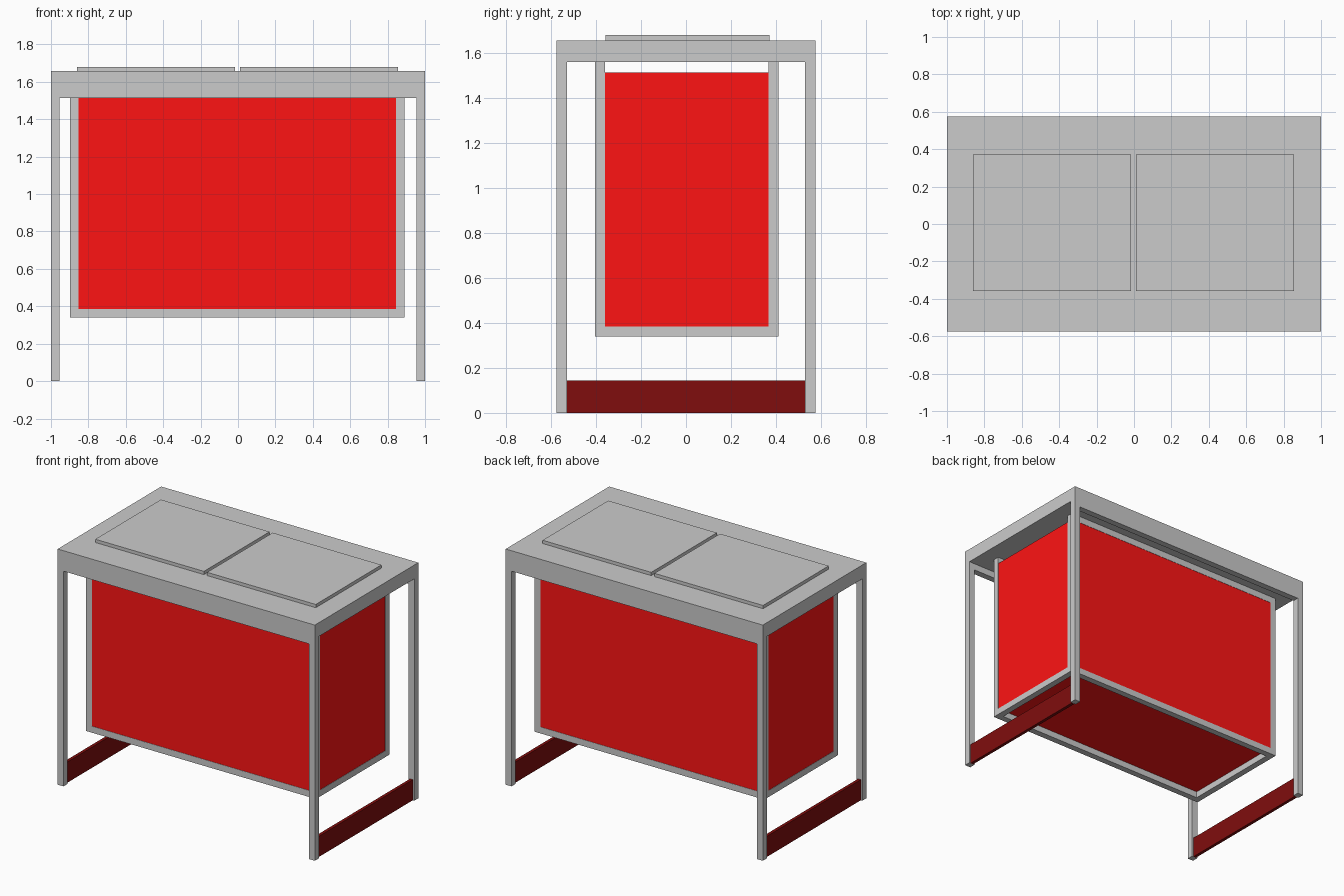
import bpy

if "Cube" in bpy.data.objects:
    bpy.data.objects.remove(bpy.data.objects["Cube"])


def material(name, color):
    m = bpy.data.materials.new(name)
    m.diffuse_color = color
    m.use_nodes = True
    m.node_tree.nodes["Principled BSDF"].inputs["Base Color"].default_value = m.diffuse_color
    return m


RED = material("red", (1.0, 0.007, 0.007, 1))
DARK_RED = material("dark_red", (0.214, 0.004, 0.004, 1))


def box(name, x, y, z, mat=None):
    """Box from (min, max) ranges on each axis."""
    bpy.ops.mesh.primitive_cube_add(
        size=1, location=[(a + b) / 2 for a, b in (x, y, z)])
    o = bpy.context.object
    o.name = name
    o.scale = [b - a for a, b in (x, y, z)]
    bpy.ops.object.transform_apply(location=False, rotation=False, scale=True)
    if mat:
        o.data.materials.append(mat)
    return o


T = 0.045               # bar thickness
W, D = 1.0, 0.575       # half width and depth
SLAB, TOP = 1.56, 1.657  # counter bottom and top
RAIL = 1.513            # bottom of the long rails

# Counter and its two lids
box("counter_top", (-W, W), (-D, D), (SLAB, TOP))
box("left_lid", (-0.86, -0.015), (-0.357, 0.372), (TOP, 1.68))
box("right_lid", (0.01, 0.855), (-0.357, 0.372), (TOP, 1.68))

# Legs, long rails under the counter
for sy, side in ((-1, "front"), (1, "back")):
    y = tuple(sorted((sy * D, sy * (D - T))))
    box(side + "_rail", (-W + T, W - T), y, (RAIL, SLAB))
    for sx, end in ((-1, "left"), (1, "right")):
        x = tuple(sorted((sx * W, sx * (W - T))))
        box(f"{side}_{end}_leg", x, y, (0, SLAB))

# Low boards between the legs at each end
for sx, end in ((-1, "left"), (1, "right")):
    c = sx * (W - T / 2)
    box(end + "_foot_board", (c - 0.011, c + 0.011), (-D + T, D - T),
        (0, 0.145), DARK_RED)

# Hanging frame: posts, bottom bars and upper long bars
X0, X1, Y0, Y1, Z0 = -0.897, 0.89, -0.405, 0.412, 0.34
xs = {"left": (X0, X0 + T), "right": (X1 - T, X1)}
ys = {"front": (Y0, Y0 + T), "back": (Y1 - T, Y1)}
inner_x, inner_y = (X0 + T, X1 - T), (Y0 + T, Y1 - T)
for side, y in ys.items():
    box(side + "_bottom_bar", inner_x, y, (Z0, Z0 + T))
    box(side + "_upper_bar", inner_x, y, (RAIL, SLAB))
    for end, x in xs.items():
        box(f"{side}_{end}_post", x, y, (Z0, SLAB))
for end, x in xs.items():
    box(end + "_bottom_bar", x, inner_y, (Z0, Z0 + T))

# Red bin panels set flush with the outside of the frame
P = 0.012
zs = (Z0 + T, RAIL)
box("bin_floor", inner_x, inner_y, (Z0 + T, Z0 + T + P), RED)
R = 0.002
for name, a in (("front", Y0 + R), ("back", Y1 - P - R)):
    box(f"bin_{name}_panel", inner_x, (a, a + P), zs, RED)
for name, a in (("left", X0 + R), ("right", X1 - P - R)):
    box(f"bin_{name}_panel", (a, a + P), inner_y, zs, RED)
